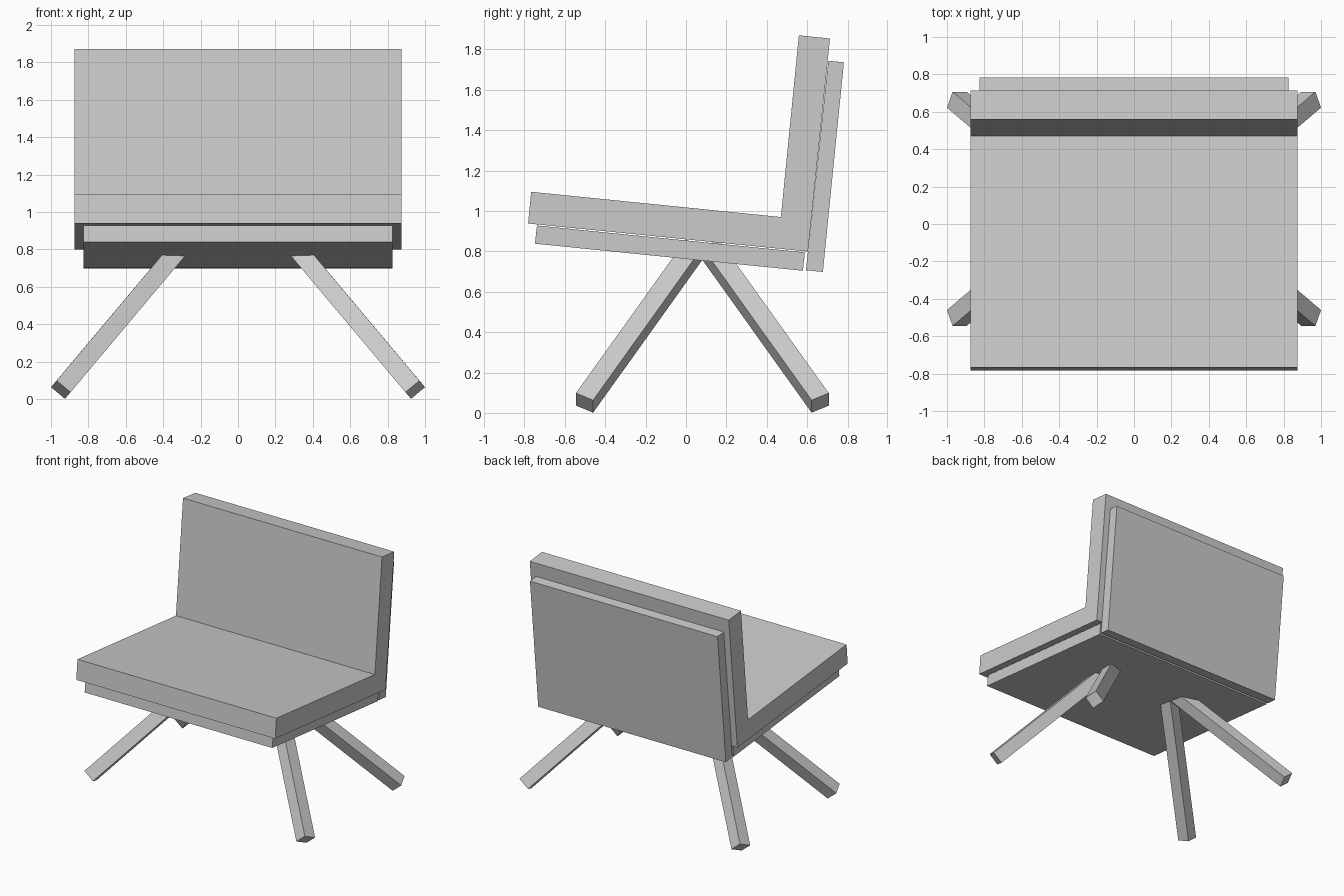
import bpy, bmesh
from mathutils import Vector

if "Cube" in bpy.data.objects:
    bpy.data.objects.remove(bpy.data.objects["Cube"])


def prism(name, base, shift):
    """Extrude a planar outline along a shift vector into a closed solid."""
    bm = bmesh.new()
    face = bm.faces.new([bm.verts.new(p) for p in base])
    top = bmesh.ops.extrude_face_region(bm, geom=[face], use_keep_orig=True)
    verts = [g for g in top["geom"] if isinstance(g, bmesh.types.BMVert)]
    bmesh.ops.translate(bm, verts=verts, vec=Vector(shift))
    bmesh.ops.recalc_face_normals(bm, faces=bm.faces[:])
    mesh = bpy.data.meshes.new(name)
    bm.to_mesh(mesh)
    bm.free()
    obj = bpy.data.objects.new(name, mesh)
    bpy.context.collection.objects.link(obj)
    return obj


def side_profile(name, profile, half_width):
    """Extrude a (y, z) profile symmetrically across x."""
    return prism(name, [(-half_width, y, z) for y, z in profile],
                 (2 * half_width, 0, 0))


# L-shaped cushion: seat and backrest padding in one piece
side_profile("cushion", [(-0.767, 1.095), (-0.782, 0.938), (0.604, 0.799),
                         (0.713, 1.854), (0.559, 1.87), (0.47, 0.97)], 0.875)

# Support boards under the seat and behind the backrest
side_profile("seat_board", [(-0.738, 0.928), (-0.748, 0.838),
                            (0.579, 0.704), (0.589, 0.795)], 0.825)
side_profile("back_board", [(0.705, 1.744), (0.782, 1.736),
                            (0.678, 0.698), (0.594, 0.706)], 0.825)

# Four splayed square legs, mirrored in x and about the leg centre line in y
FOOT = [(-1.0, -0.46, 0.063), (-0.97, -0.545, 0.098),
        (-0.895, -0.545, 0.036), (-0.925, -0.46, 0.001)]
AXIS = Vector((0.84, 0.715, 1.0)) * 0.76
MID_Y = 0.081
for sx, side in ((1, "left"), (-1, "right")):
    for sy, end in ((1, "front"), (-1, "back")):
        foot = [(sx * x, MID_Y + sy * (y - MID_Y), z) for x, y, z in FOOT]
        prism(f"{end}_{side}_leg", foot, (sx * AXIS.x, sy * AXIS.y, AXIS.z))
